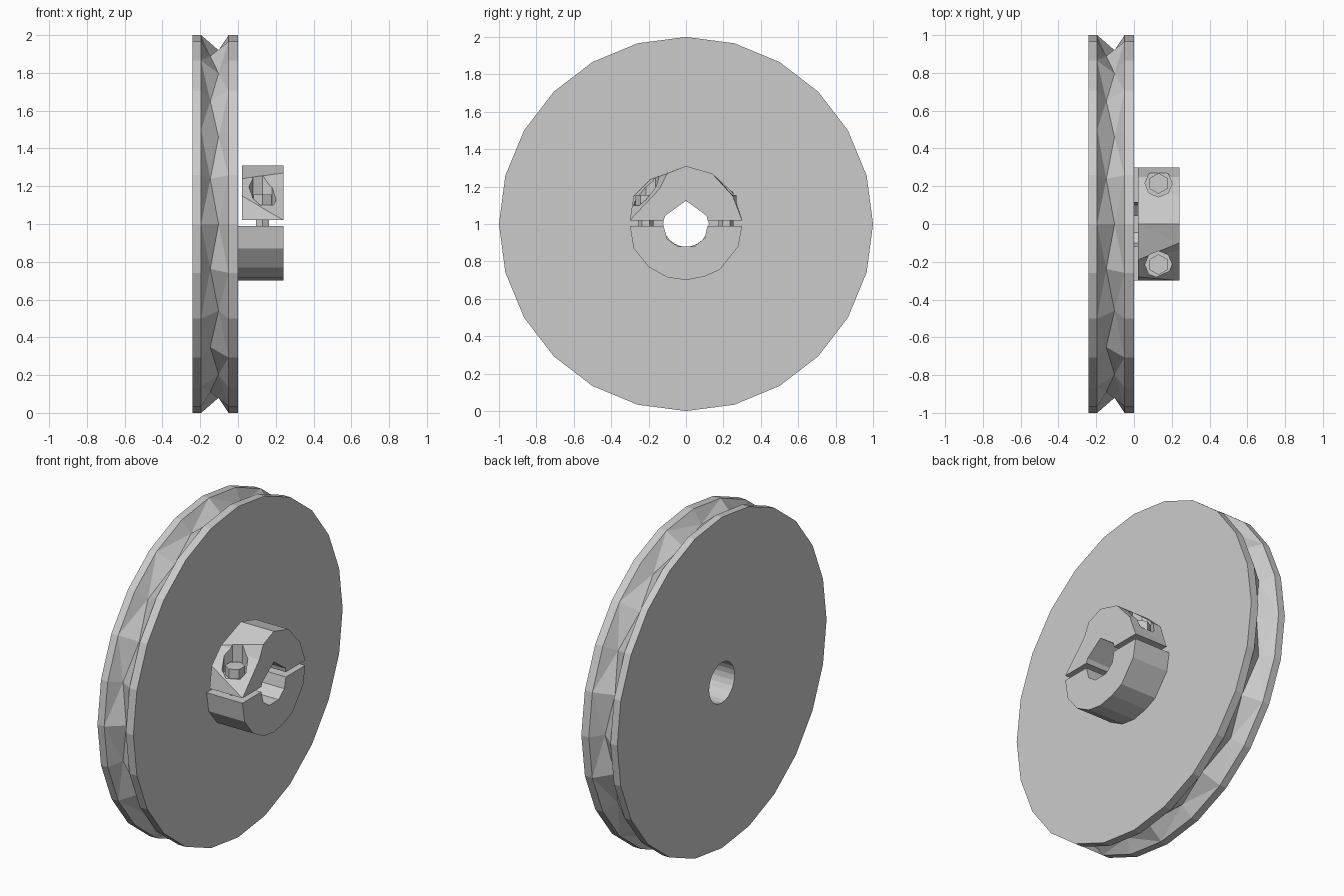
import bpy, bmesh
from math import sin, cos, pi
from mathutils import Matrix

cube = bpy.data.objects.get("Cube")
if cube:
    bpy.data.objects.remove(cube, do_unlink=True)

GREY = (0.6, 0.6, 0.6, 1)
mat = bpy.data.materials.new("light grey metal")
mat.use_nodes = True
mat.diffuse_color = GREY
mat.node_tree.nodes["Principled BSDF"].inputs["Base Color"].default_value = GREY


def finish(name, bm):
    bmesh.ops.recalc_face_normals(bm, faces=bm.faces[:])
    mesh = bpy.data.meshes.new(name)
    bm.to_mesh(mesh)
    bm.free()
    mesh.materials.append(mat)
    obj = bpy.data.objects.new(name, mesh)
    bpy.context.collection.objects.link(obj)
    return obj


def bridge(bm, a, b):
    n = len(a)
    return [bm.faces.new((a[i], a[(i + 1) % n], b[(i + 1) % n], b[i])) for i in range(n)]


def loft(name, near, far, x_near, x_far):
    """Solid between two (y, z) sections across the axle direction."""
    bm = bmesh.new()
    a = [bm.verts.new((x_near, y, z)) for y, z in near]
    b = [bm.verts.new((x_far, y, z)) for y, z in far]
    sides = bridge(bm, a, b)
    bm.faces.new(a)
    bm.faces.new(b)
    bmesh.ops.triangulate(bm, faces=sides)
    return finish(name, bm)


def post(name, y, radius, z0, z1, sides):
    bm = bmesh.new()
    bmesh.ops.create_cone(bm, cap_ends=True, segments=sides, radius1=radius,
                          radius2=radius, depth=z1 - z0,
                          matrix=Matrix.Translation((0.13, y, (z0 + z1) / 2)))
    return finish(name, bm)


# Grooved wheel: closed profile turned round the x axis, zigzag groove floor
SIDES = 24
bm = bmesh.new()
rings = []
for x, r in [(-0.24, 0.122), (-0.24, 1), (-0.195, 1), (-0.125, 0.92),
             (-0.05, 1), (0, 1), (0, 0.122)]:
    ring = []
    for i in range(SIDES):
        t = 2 * pi * i / SIDES
        shift = 0.022 * (-1) ** i if r == 0.92 else 0
        ring.append(bm.verts.new((x + shift, r * cos(t), 1 + r * sin(t))))
    rings.append(ring)
for i, ring in enumerate(rings):
    faces = bridge(bm, ring, rings[(i + 1) % len(rings)])
    if i in (2, 3):
        bmesh.ops.triangulate(bm, faces=faces)
finish("grooved_wheel", bm)

# Lower half of the split hub
lower = [(-0.3, 0.99), (-0.28, 0.87), (-0.2, 0.77), (-0.1, 0.715), (0, 0.70),
         (0.1, 0.72), (0.18, 0.755), (0.28, 0.88), (0.3, 0.99),
         (0.115, 0.99), (0.1, 0.925), (0.045, 0.88), (-0.045, 0.88),
         (-0.1, 0.92), (-0.12, 0.99)]
loft("lower_hub", lower, lower, -0.01, 0.24)

# Upper clamp cap, with a chamfered outer corner
bore = [(0.3, 1.02), (0.115, 1.02), (0.11, 1.045), (0, 1.125), (-0.11, 1.045), (-0.12, 1.02)]
inner = [(-0.3, 1.02), (-0.28, 1.15), (-0.19, 1.24), (0, 1.31), (0.14, 1.27), (0.25, 1.17)]
outer = [(-0.3, 1.02), (-0.14, 1.19), (-0.1, 1.27), (0, 1.31), (0.14, 1.27), (0.25, 1.15)]
cap = loft("clamp_cap", inner + bore, outer + bore, 0.02, 0.24)

# Screw pockets with screws bridging the gap
for side, y in (("front", -0.215), ("back", 0.215)):
    cutter = post("pocket_cutter", y, 0.072, 1.1, 1.4, 8)
    cutter.hide_render = True
    cut = cap.modifiers.new("pocket", 'BOOLEAN')
    cut.operation = 'DIFFERENCE'
    cut.solver = 'EXACT'
    cut.object = cutter
    bpy.context.view_layer.objects.active = cap
    bpy.ops.object.modifier_apply(modifier=cut.name)
    bpy.data.objects.remove(cutter, do_unlink=True)
    post(side + "_screw_head", y, 0.055, 1.08, 1.155, 6)
    post(side + "_screw_shank", y, 0.04, 0.95, 1.09, 6)
